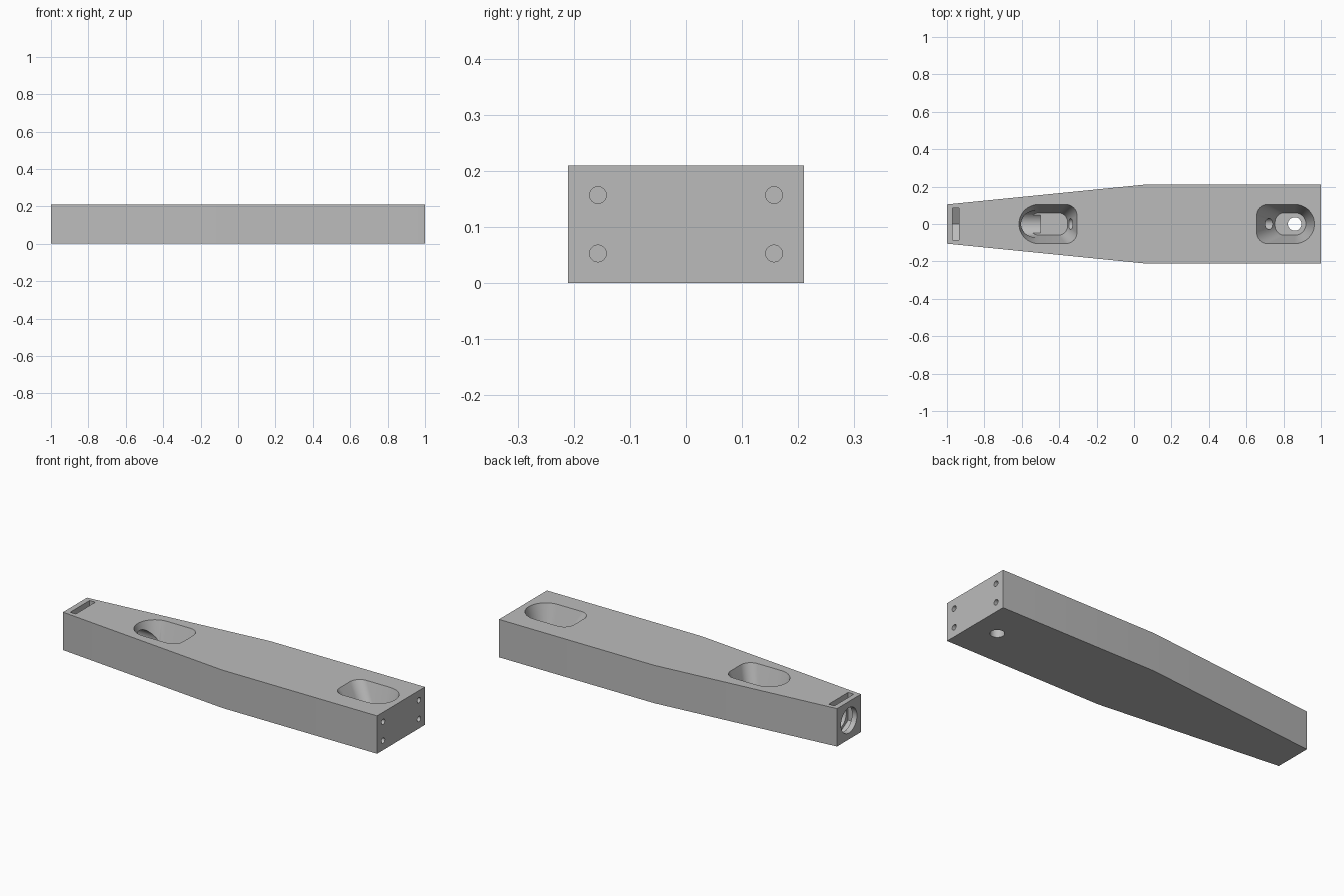
import bpy, bmesh, math
from mathutils import Matrix

if "Cube" in bpy.data.objects:
    bpy.data.objects.remove(bpy.data.objects["Cube"])

grey = bpy.data.materials.new("plain_grey")
grey.use_nodes = True
COLOUR = (0.5, 0.5, 0.5, 1)
grey.diffuse_color = COLOUR
grey.node_tree.nodes["Principled BSDF"].inputs["Base Color"].default_value = COLOUR

HEIGHT, MID = 0.21, 0.105


def loft(name, rings):
    """Closed solid skinned through matching rings of points."""
    bm = bmesh.new()
    loops = [[bm.verts.new(p) for p in ring] for ring in rings]
    n = len(loops[0])
    for a, b in zip(loops, loops[1:]):
        for i in range(n):
            j = (i + 1) % n
            bm.faces.new((a[i], a[j], b[j], b[i]))
    bm.faces.new(loops[0])
    bm.faces.new(loops[-1])
    bmesh.ops.recalc_face_normals(bm, faces=bm.faces)
    mesh = bpy.data.meshes.new(name)
    bm.to_mesh(mesh)
    bm.free()
    mesh.materials.append(grey)
    obj = bpy.data.objects.new(name, mesh)
    bpy.context.collection.objects.link(obj)
    return obj


def prism(name, outline, z0, z1):
    return loft(name, [[(x, y, z) for x, y in outline] for z in (z0, z1)])


def rod(name, x0, x1, y, z, r, sides=48):
    """Cylinder along x with a corner pointing straight down."""
    angles = [math.tau * i / sides - math.pi / 2 for i in range(sides)]
    return loft(name, [[(x, y + r * math.cos(a), z + r * math.sin(a)) for a in angles]
                       for x in (x0, x1)])


def pocket_ring(square_x, round_x, half, corner, z):
    """One end a half circle, the other squared off with soft corners."""
    side = 1 if round_x > square_x else -1
    arcs = [(round_x - side * half, 0, half, -90, 90, 24),
            (square_x + side * corner, half - corner, corner, 90, 180, 10),
            (square_x + side * corner, corner - half, corner, 180, 270, 10)]
    ring = []
    for cx, cy, r, start, end, steps in arcs:
        for i in range(steps + 1):
            a = math.radians(start + (end - start) * i / steps)
            ring.append((cx + side * r * math.cos(a), cy + r * math.sin(a), z))
    # drop coincident points where arcs meet
    return [p for i, p in enumerate(ring) if math.dist(p, ring[i - 1]) > 1e-5]


def pocket(name, top, floor):
    rings = []
    for z in (HEIGHT + 0.03, 0.055):
        t = (HEIGHT - z) / (HEIGHT - 0.055)
        rings.append(pocket_ring(*[a + (b - a) * t for a, b in zip(top, floor)], z))
    return loft(name, rings)


# Tapered bar
half_outline = [(-1, -MID), (0.05, -HEIGHT), (1, -HEIGHT)]
body = prism("tapered_arm", half_outline + [(x, -y) for x, y in reversed(half_outline)], 0, HEIGHT)

# Flared pockets, and the bore, cable channel and hole that meet them
cutters = [
    pocket("narrow_end_pocket_cutter", (-0.305, -0.615, 0.105, 0.06), (-0.355, -0.565, 0.06, 0.05)),
    pocket("wide_end_pocket_cutter", (0.655, 0.965, 0.105, 0.06), (0.755, 0.92, 0.06, 0.05)),
    rod("end_bore_cutter", -1.1, -0.5, 0, MID, 0.07),
    rod("cable_channel_cutter", -0.4, 0.8, 0, MID, 0.03),
]
angles = [math.tau * i / 40 for i in range(40)]
cutters.append(prism("bottom_hole_cutter",
                     [(0.86 + 0.036 * math.cos(a), 0.036 * math.sin(a)) for a in angles], -0.1, 0.1))

# Drop-in nut slot: parallel sides with a pointed floor
w, tip = 0.085, 0.085 / math.sqrt(3)
slot = [(0, MID - 2 * tip), (w, MID - tip), (w, 0.3), (-w, 0.3), (-w, MID - tip)]
cutters.append(loft("nut_slot_cutter", [[(x, y, z) for y, z in slot] for x in (-0.97, -0.935)]))

# Four blind screw holes in the wide end
for y in (-0.157, 0.157):
    for z in (0.053, 0.157):
        cutters.append(rod("screw_hole_cutter", 0.85, 1.1, y, z, 0.015, 24))

bpy.context.view_layer.objects.active = body
body.select_set(True)
for cutter in cutters:
    cut = body.modifiers.new(cutter.name, "BOOLEAN")
    cut.operation, cut.solver, cut.object = "DIFFERENCE", "EXACT", cutter
    bpy.ops.object.modifier_apply(modifier=cut.name)
    bpy.data.objects.remove(cutter)
bpy.ops.object.shade_smooth_by_angle(angle=math.radians(25))
